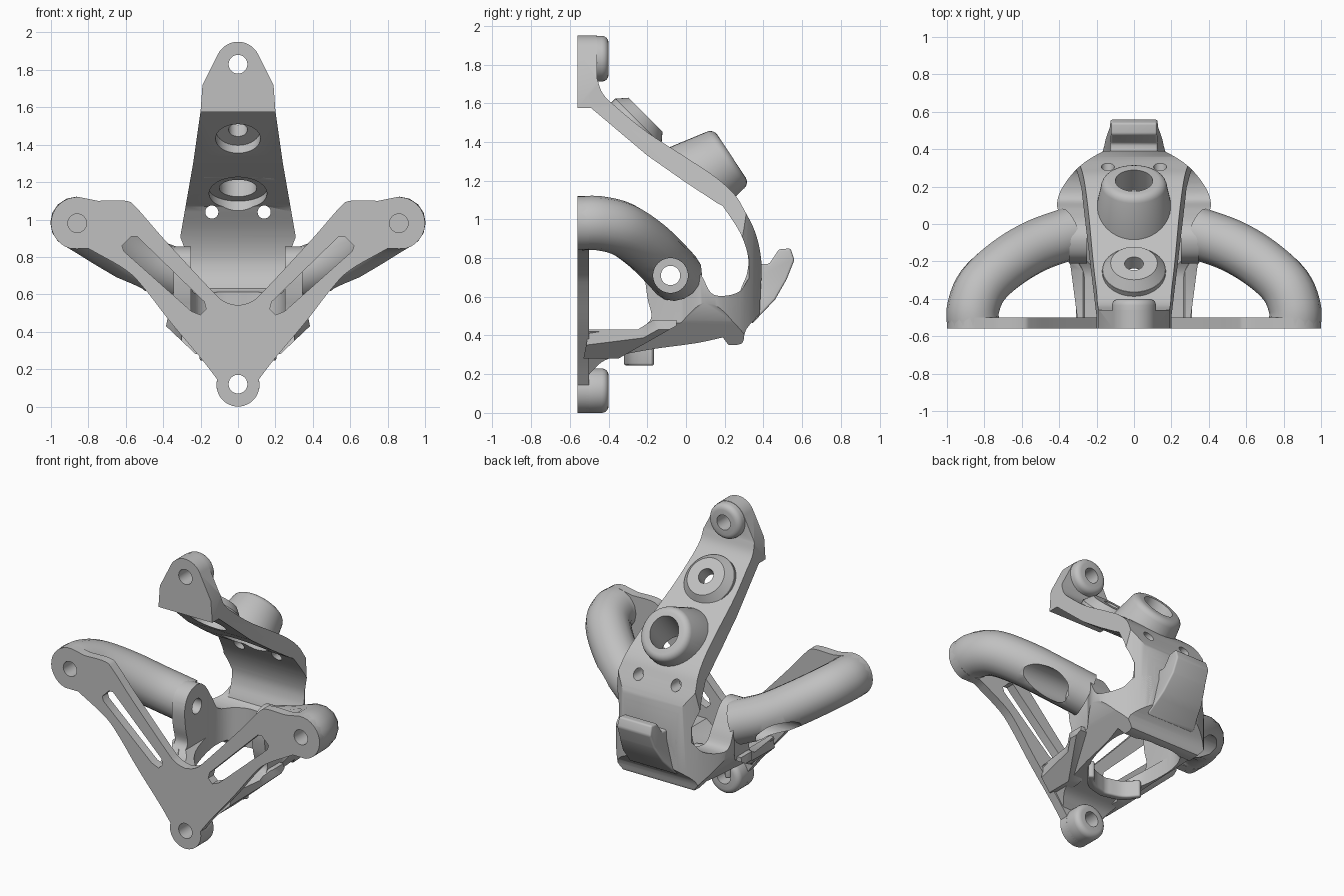
import bpy, bmesh, math
from mathutils import Vector, Matrix

if "Cube" in bpy.data.objects:
    bpy.data.objects.remove(bpy.data.objects["Cube"])

grey = bpy.data.materials.new("cast grey")
grey.use_nodes = True
grey.diffuse_color = (0.53, 0.53, 0.53, 1)
grey.node_tree.nodes["Principled BSDF"].inputs["Base Color"].default_value = (0.53, 0.53, 0.53, 1)


def make(name, bm):
    bmesh.ops.recalc_face_normals(bm, faces=bm.faces)
    me = bpy.data.meshes.new(name)
    bm.to_mesh(me)
    bm.free()
    me.materials.append(grey)
    ob = bpy.data.objects.new(name, me)
    bpy.context.scene.collection.objects.link(ob)
    return ob


def prism(name, pts, axis, a, b):
    """Extrude a flat outline along an axis from a to b."""
    place = {"x": lambda u, v, t: (t, u, v),
             "y": lambda u, v, t: (u, t, v),
             "z": lambda u, v, t: (u, v, t)}[axis]
    bm = bmesh.new()
    low = [bm.verts.new(place(u, v, a)) for u, v in pts]
    high = [bm.verts.new(place(u, v, b)) for u, v in pts]
    bm.faces.new(low)
    bm.faces.new(high)
    for i in range(len(pts)):
        j = (i + 1) % len(pts)
        bm.faces.new((low[i], low[j], high[j], high[i]))
    return make(name, bm)


def cone(name, p, q, r1, r2=None, n=40):
    p, q = Vector(p), Vector(q)
    bm = bmesh.new()
    m = Matrix.Translation((p + q) / 2) @ (q - p).to_track_quat("Z", "Y").to_matrix().to_4x4()
    bmesh.ops.create_cone(bm, cap_ends=True, segments=n, radius1=r1,
                          radius2=r1 if r2 is None else r2, depth=(q - p).length, matrix=m)
    return make(name, bm)


def spline(pts, n=5):
    """Smooth an open chain of points of any dimension."""
    v = [Vector(p) for p in pts]
    v = [2 * v[0] - v[1]] + v + [2 * v[-1] - v[-2]]
    out = []
    for a, b, c, d in zip(v, v[1:], v[2:], v[3:]):
        for k in range(n):
            t = k / n
            out.append(tuple(0.5 * (2 * b + (c - a) * t + (2 * a - 5 * b + 4 * c - d) * t * t
                                    + (3 * b - a - 3 * c + d) * t ** 3)))
    return out + [tuple(v[-2])]


def arc(cx, cy, r, a0, a1, n=14):
    return [(cx + r * math.cos(math.radians(a0 + (a1 - a0) * i / n)),
             cy + r * math.sin(math.radians(a0 + (a1 - a0) * i / n))) for i in range(n + 1)]


def sym(half):
    return half + [(-x, y) for x, y in reversed(half) if x > 1e-4]


def tube(name, pts, r):
    cu = bpy.data.curves.new(name, "CURVE")
    cu.dimensions = "3D"
    cu.bevel_depth, cu.bevel_resolution, cu.use_fill_caps = r, 6, True
    path = spline(pts)
    sp = cu.splines.new("POLY")
    sp.points.add(len(path) - 1)
    for pt, co in zip(sp.points, path):
        pt.co = (*co, 1)
    tmp = bpy.data.objects.new(name, cu)
    bpy.context.scene.collection.objects.link(tmp)
    bpy.context.view_layer.update()
    me = bpy.data.meshes.new_from_object(tmp.evaluated_get(bpy.context.evaluated_depsgraph_get()))
    bm = bmesh.new()
    bm.from_mesh(me)
    bmesh.ops.remove_doubles(bm, verts=bm.verts, dist=0.0005)
    bpy.data.objects.remove(tmp)
    return make(name, bm)


def bake(ob):
    bpy.context.view_layer.update()
    me = bpy.data.meshes.new_from_object(ob.evaluated_get(bpy.context.evaluated_depsgraph_get()))
    ob.modifiers.clear()
    ob.data = me


def boolean(ob, others, op="DIFFERENCE", keep=False):
    for o in others:
        m = ob.modifiers.new("cut", "BOOLEAN")
        m.operation, m.solver, m.object = op, "EXACT", o
        bake(ob)
        if not keep:
            bpy.data.objects.remove(o)
    return ob


def rounded(ob, w):
    m = ob.modifiers.new("round", "BEVEL")
    m.width, m.segments, m.limit_method = w, 4, "ANGLE"
    m.angle_limit = math.radians(40)
    bake(ob)
    return ob


def mirrored(ob):
    m = ob.modifiers.new("mirror", "MIRROR")
    m.use_mirror_merge = False
    bake(ob)
    return ob


def plan():
    edge = spline([(.345, -.03), (.4, .06), (.41, .12), (.38, .2), (.3, .3), (.2, .37), (.1, .41), (0, .42)])
    return prism("plan", sym([(0, -.6), (.33, -.6), (.345, -.2)] + edge), "z", -.1, 2.1)


# Upper bracket: bent strap, clipped to its tapering outline
outer = spline([(-.46, 1.73), (-.43, 1.65), (-.36, 1.58), (-.2, 1.45), (0, 1.32), (.15, 1.22), (.25, 1.13),
                (.3, 1.05), (.355, .94), (.385, .82), (.39, .7), (.37, .5)])
inner = spline([(.25, .5), (.28, .63), (.315, .72), (.32, .81), (.28, .93), (.19, 1.07)])
under = [(.16, 1.085), (0, 1.19), (-.2, 1.33), (-.49, 1.575)]
strap = prism("upper_bracket", [(-.56, 1.96), (-.46, 1.96)] + outer + inner + under + [(-.56, 1.575)], "x", -.4, .4)
front = sym(arc(0, 1.83, .12, 90, 25) + [(.19, 1.72), (.2, 1.58), (.24, 1.3), (.31, .9), (.27, .8), (.27, .4), (0, .4)])
boolean(strap, [prism("front_outline", front, "y", -.7, .7), plan()], "INTERSECT")

# Bosses on the bracket
large = rounded(cone("large_boss", (0, -.01, 1.165), (0, .235, 1.327), .225, .168), .035)
boolean(large, [prism("below", [(.4, .96), (.2, 1.065)] + under + [(-.5, .8), (.4, .8)], "x", -.5, .5)])
small = cone("small_boss", (0, -.285, 1.465), (0, -.245, 1.505), .17)
small_top = cone("small_boss_top", (0, -.247, 1.503), (0, -.21, 1.54), .17, .125)

# Round lugs at the top and bottom
top_lug = rounded(cone("top_lug", (0, -.55, 1.83), (0, -.4, 1.83), .118), .035)
low_lug = rounded(cone("bottom_lug", (0, -.55, .115), (0, -.4, .115), .115), .035)

# Flat Y-shaped front plate with slots
half = (arc(0, .115, .115, -90, 15) + spline([(.13, .17), (.2, .26), (.36, .45), (.5, .63), (.6, .73), (.8, .845)])
        + arc(.86, .98, .14, -75, 95) + spline([(.75, 1.1), (.6, 1.1), (.54, 1.06), (.4, .9), (.14, .62), (.07, .56), (0, .54)]))
plate = prism("front_plate", sym(half), "y", -.56, -.5)
slot = prism("slot", [(.2, .49), (.25, .51), (.61, .83), (.62, .86), (.57, .91), (.54, .91), (.18, .56), (.17, .52)],
             "y", -.7, -.4)
boolean(plate, [mirrored(slot)])

# Curved tubular arms
arms = mirrored(tube("arms", [(.86, -.54, .98), (.86, -.45, .98), (.81, -.33, .95), (.68, -.21, .87),
                              (.52, -.115, .78), (.34, -.05, .71)], .14))

# Lower cradle: side profile clipped by plan and V-shaped front outline, then hollowed
upper = spline([(.39, .72), (.33, .7), (.28, .63), (.2, .605), (.13, .62), (.08, .71), (0, .82), (-.08, .855),
                (-.17, .82), (-.21, .73), (-.2, .6), (-.18, .49), (-.25, .43), (-.34, .42)])
lower = spline([(-.54, .15), (-.48, .22), (-.4, .28), (-.2, .325), (.05, .36), (.19, .39)])
tail = spline([(.22, .35), (.29, .36), (.31, .43), (.38, .51)], 3)
cradle = prism("lower_cradle", upper + [(-.54, .42)] + lower + tail, "x", -.5, .5)
vee = sym([(0, .12), (.1, .14), (.2, .28), (.35, .47), (.43, .6), (.43, 1), (0, 1)])
boolean(cradle, [prism("vee", vee, "y", -.7, .7), plan()], "INTERSECT")
well = sym(spline([(0, -.28), (.12, -.25), (.2, -.18), (.24, -.05), (.25, .1), (.2, .2), (.1, .24), (0, .24)]))
trough = sym([(0, .32), (.08, .33), (.25, .46), (.25, 1.2), (0, 1.2)])
boolean(cradle, [prism("well", well, "z", -.1, 1.2), prism("trough", trough, "y", -.5, .1)])

# Curved rim under the front of the floor opening
rim_half = spline([(0, -.32), (.13, -.28), (.21, -.18)]) + spline([(.18, -.16), (.11, -.235), (0, -.27)])
rim = rounded(prism("opening_rim", sym(rim_half), "z", .245, .36), .012)

# Slanted side fins, narrower toward the plate
fins = prism("side_fins", [(-.53, .28), (-.35, .28), (-.05, .45), (-.05, .48), (-.17, .48), (-.25, .43), (-.5, .43)],
             "x", .1, .5)
band = [(.17, .24), (.2, .255), (.385, .43), (.375, .48), (.32, .48), (.15, .3)]
reach = [(.1, -.6), (.29, -.6), (.34, -.22), (.4, -.12), (.4, 0), (.1, 0)]
mirrored(boolean(fins, [prism("band", band, "y", -.7, .7), prism("reach", reach, "z", 0, 1)], "INTERSECT"))

# Rounded horn at the rear, flaring toward its base
horn = prism("rear_horn", [(.34, .46), (.36, .48), (.46, .585), (.52, .69), (.56, .79), (.54, .85), (.48, .845),
                           (.43, .77), (.39, .77), (.35, .79)], "x", -.25, .25)
flare = sym([(0, .4), (.2, .4), (.16, .55), (.13, .7), (.12, .9), (0, .9)])
rounded(boolean(horn, [prism("flare", flare, "y", 0, .8)], "INTERSECT"), .035)

# Drilled holes
lug_holes = [cone("drill", (0, -.7, z), (0, -.2, z), .05) for z in (1.83, .12)]
boolean(top_lug, lug_holes[:1], keep=True)
boolean(low_lug, lug_holes[1:], keep=True)
boolean(cradle, lug_holes[1:], keep=True)
boolean(strap, lug_holes[:1])
boolean(plate, lug_holes[1:])
blind = mirrored(cone("blind_drill", (.86, -.7, .98), (.86, -.42, .98), .05))
boolean(plate, [blind], keep=True)
boolean(arms, [blind])

cross = cone("cross_drill", (-1.2, -.08, .71), (1.2, -.08, .71), .05)
sink = mirrored(cone("cross_sink", (.4, -.08, .71), (1.2, -.08, .71), .09))
boolean(cradle, [cross, sink], keep=True)
boolean(arms, [cross, sink])

bore = cone("bore", (0, -.02, 1.05), (0, .31, 1.42), .1)
recess = cone("recess", (0, .03, 1.04), (0, .09, 1.165), .155)
boolean(large, [bore, recess], keep=True)
boolean(strap, [bore, recess])
pin = cone("pin", (0, -.44, 1.31), (0, -.13, 1.625), .05)
sink2 = cone("pin_sink", (0, -.42, 1.33), (0, -.275, 1.48), .12)
for o in (small, small_top, strap):
    boolean(o, [pin, sink2], keep=True)
for o in (pin, sink2):
    bpy.data.objects.remove(o)
boolean(strap, [mirrored(cone("bolt_drill", (.14, .05, 1.04), (.14, .6, 1.04), .035))])

# Smooth curved faces, keep sharp edges
bpy.ops.object.select_all(action="DESELECT")
for o in (strap, large, small, small_top, top_lug, low_lug, plate, arms, cradle, rim, fins, horn):
    o.select_set(True)
    bpy.context.view_layer.objects.active = o
bpy.ops.object.shade_smooth_by_angle(angle=math.radians(35))
